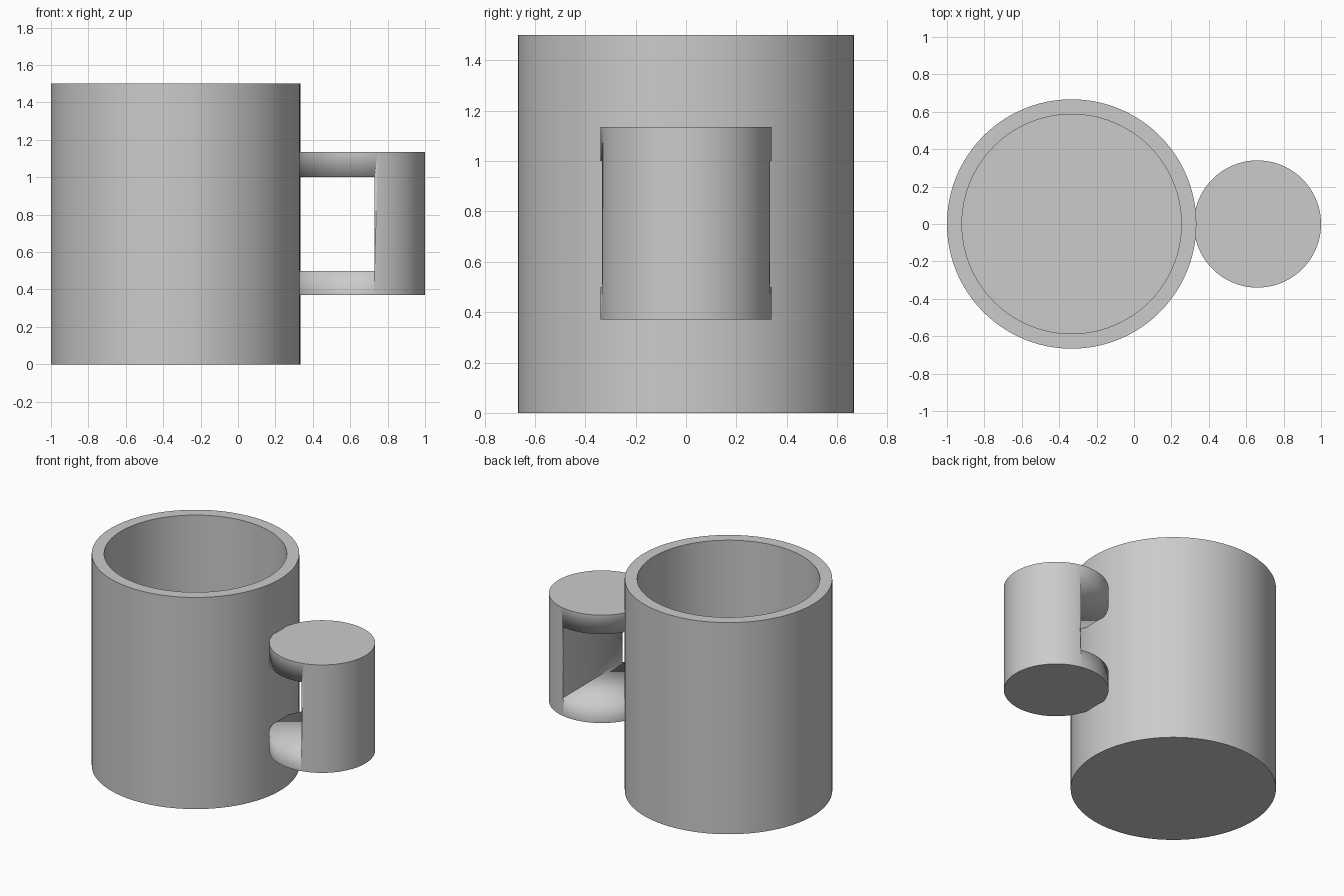
import bpy
import bmesh
import math

cube = bpy.data.objects.get("Cube")
if cube:
    bpy.data.objects.remove(cube, do_unlink=True)

grey = bpy.data.materials.new("plain_grey")
grey.use_nodes = True
colour = (0.6, 0.6, 0.6, 1)
grey.diffuse_color = colour
grey.node_tree.nodes["Principled BSDF"].inputs["Base Color"].default_value = colour

SEGMENTS = 96


def finish(name, bm):
    """Turn a bmesh into a grey object with smooth curves and sharp rims."""
    bmesh.ops.recalc_face_normals(bm, faces=bm.faces)
    mesh = bpy.data.meshes.new(name)
    bm.to_mesh(mesh)
    bm.free()
    mesh.materials.append(grey)
    obj = bpy.data.objects.new(name, mesh)
    bpy.context.collection.objects.link(obj)
    bpy.ops.object.select_all(action="DESELECT")
    obj.select_set(True)
    bpy.context.view_layer.objects.active = obj
    bpy.ops.object.shade_smooth_by_angle(angle=math.radians(30))
    return obj


def disc(bm, x, radius, z):
    """Add a flat round face and return it."""
    verts = []
    for i in range(SEGMENTS):
        a = math.tau * i / SEGMENTS
        verts.append(bm.verts.new((x + radius * math.cos(a), radius * math.sin(a), z)))
    return bm.faces.new(verts)


def extrude(bm, face, height):
    """Pull a face straight up and return the moved cap."""
    geom = bmesh.ops.extrude_face_region(bm, geom=[face])["geom"]
    cap = next(g for g in geom if isinstance(g, bmesh.types.BMFace))
    bmesh.ops.translate(bm, verts=cap.verts, vec=(0, 0, height))
    return cap


# Cup body: closed outer wall, flat rim and hollow inside
CUP_X, CUP_R, CUP_H = -1 / 3, 2 / 3, 1.5
WALL, FLOOR = 0.08, 0.08
bm = bmesh.new()
sections = [(CUP_R, 0), (CUP_R, CUP_H), (CUP_R - WALL, CUP_H), (CUP_R - WALL, FLOOR)]
faces = [disc(bm, CUP_X, r, z) for r, z in sections]
rings = [list(f.verts) for f in faces]
for lower, upper in zip(rings, rings[1:]):
    for i in range(SEGMENTS):
        j = (i + 1) % SEGMENTS
        bm.faces.new((lower[i], lower[j], upper[j], upper[i]))
bmesh.ops.delete(bm, geom=faces[1:3], context="FACES_ONLY")
finish("cup_body", bm)

# Handle: upright cylinder with a square finger opening beside the cup
HANDLE_X, HANDLE_R = 0.66, 0.34
bm = bmesh.new()
extrude(bm, disc(bm, HANDLE_X, HANDLE_R, 0.37), 0.765)
handle = finish("handle", bm)

bm = bmesh.new()
bmesh.ops.create_cube(bm, size=1)
bmesh.ops.scale(bm, vec=(0.6, 1, 0.5), verts=bm.verts)
bmesh.ops.translate(bm, vec=(0.43, 0, 0.75), verts=bm.verts)
cutter = finish("finger_opening_cutter", bm)
cutter.hide_render = True
cutter.hide_set(True)

cut = handle.modifiers.new("finger_opening", "BOOLEAN")
cut.operation = "DIFFERENCE"
cut.solver = "EXACT"
cut.object = cutter
# Cut before the smoothing so the new edges stay sharp
handle.modifiers.move(len(handle.modifiers) - 1, 0)
